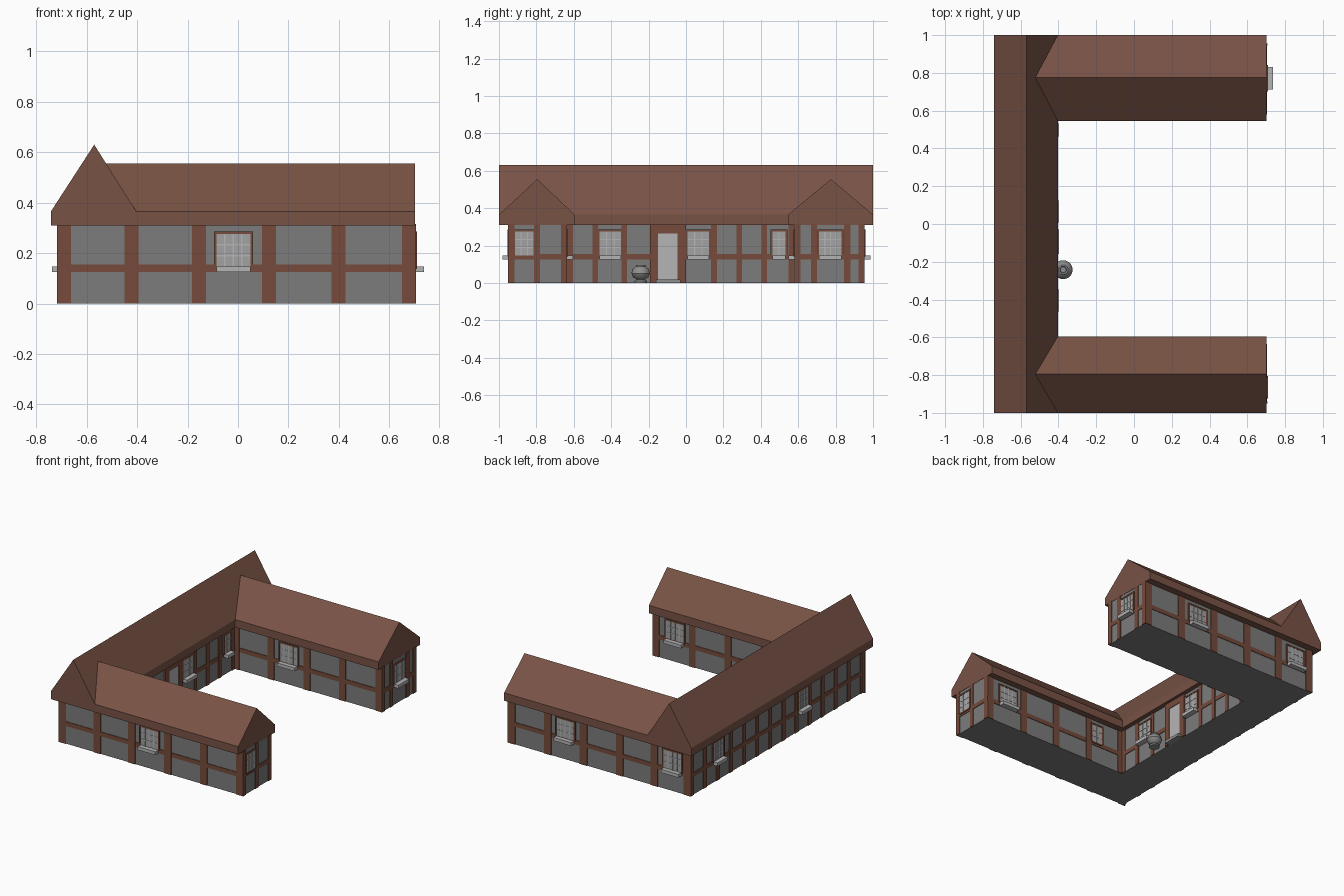
import bpy, bmesh, math
from mathutils import Matrix, Vector

cube = bpy.data.objects.get("Cube")
if cube:
    bpy.data.objects.remove(cube)


def material(name, r, g, b):
    m = bpy.data.materials.new(name)
    m.use_nodes = True
    m.diffuse_color = (r, g, b, 1)
    m.node_tree.nodes["Principled BSDF"].inputs["Base Color"].default_value = (r, g, b, 1)
    return m


roof_mat = material("roof_brown", .19, .085, .06)
wood_mat = material("timber_brown", .18, .07, .043)
wall_mat = material("plaster_grey", .2, .2, .2)
glass_mat = material("pane_grey", .36, .36, .36)
pale_mat = material("pale_stone", .46, .46, .46)
pot_mat = material("pot_grey", .27, .27, .27)


def finish(name, bm, mat):
    bmesh.ops.recalc_face_normals(bm, faces=bm.faces)
    mesh = bpy.data.meshes.new(name)
    bm.to_mesh(mesh)
    bm.free()
    mesh.materials.append(mat)
    obj = bpy.data.objects.new(name, mesh)
    bpy.context.collection.objects.link(obj)
    return obj


def boxes(name, mat, spans):
    """One object from several boxes, each given as a low and a high corner."""
    bm = bmesh.new()
    for a, b in spans:
        a, b = Vector(a), Vector(b)
        size = [abs(d) for d in b - a]
        place = Matrix.Translation((a + b) / 2) @ Matrix.Diagonal((*size, 1))
        bmesh.ops.create_cube(bm, size=1, matrix=place)
    return finish(name, bm, mat)


class Wall:
    """A wall face: boxes are placed by run along it, height and depth outward."""

    def __init__(self, name, along, plane, sign, start, end):
        self.name, self.along, self.plane, self.sign = name, along, plane, sign
        self.start, self.end = start, end

    def span(self, u0, u1, z0, z1, depth):
        near, far = self.plane - self.sign * .004, self.plane + self.sign * depth
        if self.along == "x":
            return (u0, near, z0), (u1, far, z1)
        return (near, u0, z0), (far, u1, z1)

    def add(self, part, mat, items):
        boxes(self.name + "_" + part, mat, [self.span(*i) for i in items])

    def timbers(self, posts, width):
        items = [(self.start, self.end, .125, .155, .004)]
        items += [(p - width / 2, p + width / 2, 0, .315, .005) for p in posts]
        self.add("timbers", wood_mat, items)

    def window(self, label, centre, width=.135, sill=True, cols=4, rows=3):
        u0, u1, z0, z1 = centre - width / 2, centre + width / 2, .148, .275
        f, t = .01, .003
        self.add(label + "_panes", glass_mat, [(u0, u1, z0, z1, .0055)])
        self.add(label + "_frame", wood_mat, [
            (u0 - f, u0, z0, z1 + f, .009), (u1, u1 + f, z0, z1 + f, .009),
            (u0, u1, z1, z1 + f, .009), (u0, u1, z0 - f, z0, .009)])
        bars = []
        for i in range(1, cols):
            u = u0 + (u1 - u0) * i / cols
            bars.append((u - t, u + t, z0, z1, .008))
        for i in range(1, rows):
            z = z0 + (z1 - z0) * i / rows
            bars.append((u0, u1, z - t, z + t, .0075))
        self.add(label + "_bars", pale_mat, bars)
        if sill:
            self.add(label + "_sill", pale_mat, [(u0, u1, .125, z0, .037)])


# Plaster bodies
boxes("main_walls", wall_mat, [((-.7, -.945, 0), (-.435, .95, .33))])
boxes("north_wing_walls", wall_mat, [((-.5, .585, 0), (.7, .95, .33))])
boxes("south_wing_walls", wall_mat, [((-.5, -.945, 0), (.7, -.64, .33))])


# Gabled roofs with a deep vertical eave
def roof(name, along, low, ridge, high, top, start, end):
    profile = [(low, .31), (high, .31), (high, .365), (ridge, top), (low, .365)]
    bm = bmesh.new()
    verts = [bm.verts.new((c, start, z) if along == "y" else (start, c, z)) for c, z in profile]
    face = bm.faces.new(verts)
    ext = bmesh.ops.extrude_face_region(bm, geom=[face])
    moved = [v for v in ext["geom"] if isinstance(v, bmesh.types.BMVert)]
    shift = end - start
    bmesh.ops.translate(bm, verts=moved, vec=(0, shift, 0) if along == "y" else (shift, 0, 0))
    if face.is_valid and len(bm.faces) < len(profile) + 2:
        bm.faces.new(verts)
    return finish(name, bm, roof_mat)


roof("main_roof", "y", -.742, -.57, -.403, .63, -1, 1)
roof("north_wing_roof", "x", .545, .775, 1, .555, -.56, .702)
roof("south_wing_roof", "x", -1, -.795, -.595, .555, -.56, .702)

# Long outer walls of the two wings
grid = [-.422, -.155, .123, .398, .678]
front = Wall("front_wall", "x", -.945, -1, -.705, .705)
front.timbers([-.69] + grid, .055)
front.window("window", -.018)
back = Wall("back_wall", "x", .95, 1, -.705, .705)
back.timbers([-.678] + grid, .055)
back.window("window_east", .262)
back.window("window_west", -.565)

# Courtyard sides of the wings
north_inner = Wall("north_inner_wall", "x", .585, -1, -.435, .705)
north_inner.timbers(grid, .05)
north_inner.window("window", -.015)
south_inner = Wall("south_inner_wall", "x", -.64, 1, -.435, .705)
south_inner.timbers(grid, .05)
south_inner.window("window_east", .53)
south_inner.window("window_west", -.22, .08, False, 2, 3)

# Wing ends
north_end = Wall("north_end_wall", "y", .7, 1, .58, .955)
north_end.timbers([.597, .685, .862, .938], .033)
north_end.window("window", .772, .12)
south_end = Wall("south_end_wall", "y", .7, 1, -.95, -.635)
south_end.timbers([-.934, -.797, -.652], .033)
south_end.window("window", -.865, .1, False, 3)

# Long outer wall of the main range
west = Wall("west_wall", "y", -.7, -1, -.95, .955)
bays = 13
west.timbers([-.932 + 1.87 * i / bays for i in range(bays + 1)], .035)
west.window("window_north", .65, .11)
west.window("window_south", -.285, .11)

# Courtyard wall of the main range with the door
court = Wall("courtyard_wall", "y", -.435, 1, -.64, .585)
court.timbers([-.62, -.485, -.33, .15, .285, .418, .562], .03)
court.window("window_south", -.405, .115, True, 3)
court.window("window_middle", .066, .115, True, 3)
court.window("window_north", .498, .07, True, 2)
court.add("door_frame", wood_mat, [
    (-.192, -.15, 0, .312, .012), (-.045, .0, 0, .312, .012), (-.15, -.045, .265, .312, .012)])
court.add("door", pale_mat, [(-.15, -.045, .02, .265, .008)])
court.add("door_step", pot_mat, [(-.16, -.03, 0, .02, .038)])

# Round garden urn, turned from a profile
bm = bmesh.new()
profile = [(0, 0), (.034, 0), (.034, .01), (.022, .02), (.04, .03), (.05, .052),
           (.042, .076), (.026, .088), (.026, .095), (.018, .095), (.015, .08), (0, .08)]
points = [bm.verts.new((r, 0, z)) for r, z in profile]
edges = [bm.edges.new(pair) for pair in zip(points, points[1:])]
bmesh.ops.spin(bm, geom=points + edges, cent=(0, 0, 0), axis=(0, 0, 1),
               angle=math.tau, steps=20)
bmesh.ops.remove_doubles(bm, verts=bm.verts, dist=.0001)
urn = finish("garden_urn", bm, pot_mat)
urn.location = (-.375, -.242, 0)
bpy.ops.object.select_all(action="DESELECT")
urn.select_set(True)
bpy.context.view_layer.objects.active = urn
bpy.ops.object.shade_smooth_by_angle(angle=math.radians(40))
